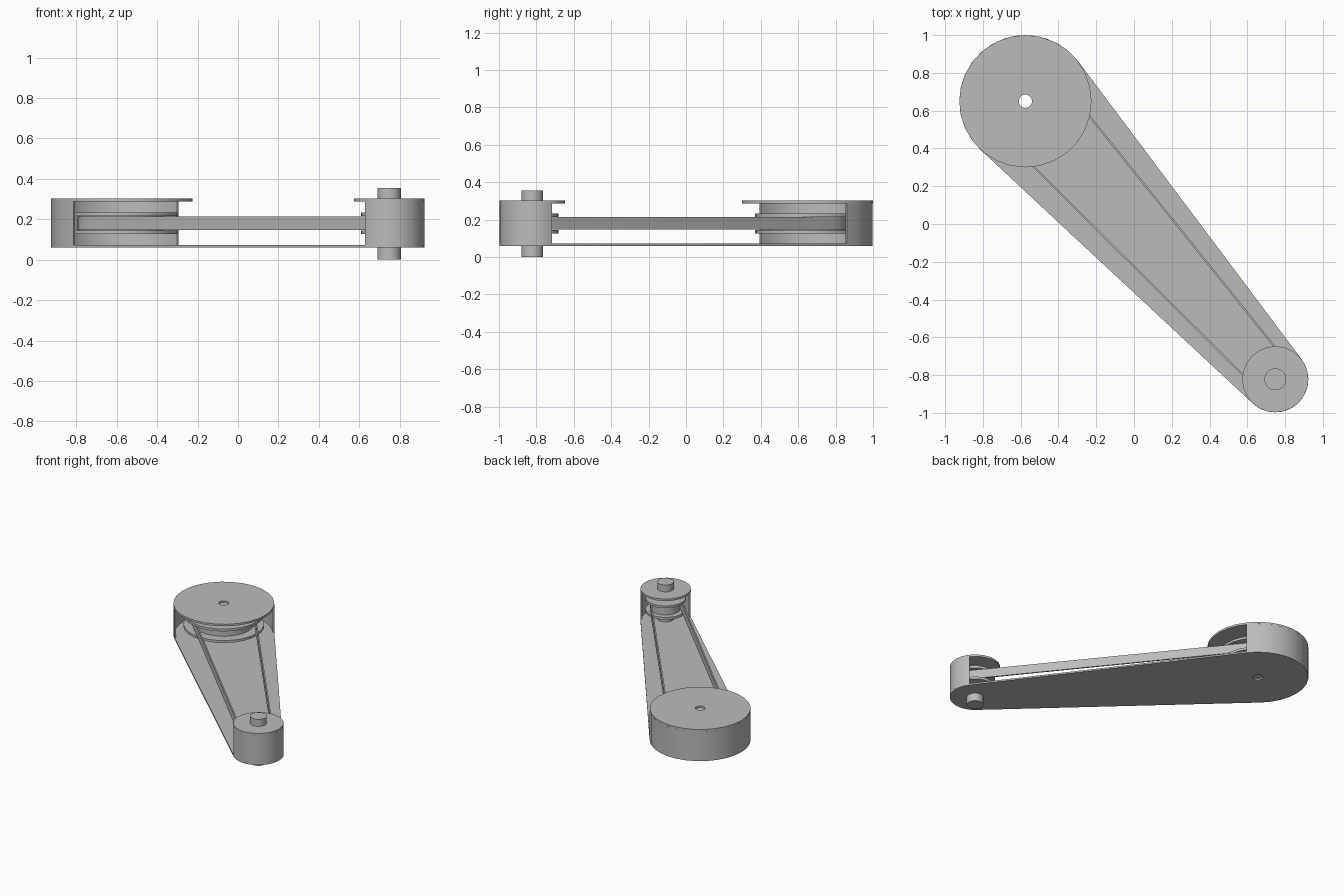
import bpy, bmesh, math
from mathutils import Vector

cube = bpy.data.objects.get("Cube")
if cube:
    bpy.data.objects.remove(cube, do_unlink=True)

# One grey material for the whole drive
grey = bpy.data.materials.new("plain_grey")
grey.use_nodes = True
colour = (0.5, 0.5, 0.5, 1)
grey.diffuse_color = colour
grey.node_tree.nodes["Principled BSDF"].inputs["Base Color"].default_value = colour

# Wheel centres and housing radii
BIG, SMALL = Vector((-0.575, 0.65)), Vector((0.748, -0.822))
BIG_R, SMALL_R = 0.35, 0.175
BORE = 0.035
span = SMALL - BIG
heading = math.atan2(span.y, span.x)


def arc(centre, radius, start, end, steps):
    return [centre + radius * Vector((math.cos(a), math.sin(a)))
            for a in (start + (end - start) * i / steps for i in range(steps + 1))]


def circle(centre, radius, sides=28):
    return arc(centre, radius, math.pi / 2, math.pi * 2.5, sides)[:-1]


def tangent(big_r, small_r):
    return math.acos((big_r - small_r) / span.length)


def loop(big_r, small_r):
    """Outline wrapped tightly around both wheels."""
    t = tangent(big_r, small_r)
    return (arc(BIG, big_r, heading + t, heading + 2 * math.pi - t, 16)
            + arc(SMALL, small_r, heading - t, heading + t, 14))


def plate(name, z0, z1, *outlines):
    """Extruded flat shape; outlines after the first are holes."""
    bm = bmesh.new()
    edges = []
    for outline in outlines:
        verts = [bm.verts.new((p.x, p.y, z0)) for p in outline]
        edges += [bm.edges.new((verts[i - 1], verts[i])) for i in range(len(verts))]
    bmesh.ops.triangle_fill(bm, edges=edges, use_beauty=True)
    new = bmesh.ops.extrude_face_region(bm, geom=bm.faces[:], use_keep_orig=True)
    bmesh.ops.translate(bm, vec=(0, 0, z1 - z0),
                        verts=[g for g in new["geom"] if isinstance(g, bmesh.types.BMVert)])
    bmesh.ops.recalc_face_normals(bm, faces=bm.faces[:])
    mesh = bpy.data.meshes.new(name)
    bm.to_mesh(mesh)
    bm.free()
    mesh.materials.append(grey)
    obj = bpy.data.objects.new(name, mesh)
    bpy.context.collection.objects.link(obj)
    bpy.ops.object.select_all(action="DESELECT")
    obj.select_set(True)
    bpy.context.view_layer.objects.active = obj
    bpy.ops.object.shade_smooth_by_angle(angle=math.radians(30))
    return obj


# Housing: base plate, two end walls, two covers
plate("base_plate", 0.06, 0.072, loop(BIG_R, SMALL_R), circle(BIG, BORE))
t = tangent(BIG_R, SMALL_R)
for name, centre, radius, a, b in (
        ("large_end_wall", BIG, BIG_R, heading + t, heading + 2 * math.pi - t),
        ("small_end_wall", SMALL, SMALL_R, heading - t, heading + t)):
    plate(name, 0.072, 0.287,
          arc(centre, radius, a, b, 16) + arc(centre, radius - 0.01, b, a, 16))
plate("large_cover", 0.287, 0.302, circle(BIG, BIG_R), circle(BIG, BORE))
plate("small_cover", 0.287, 0.302, circle(SMALL, SMALL_R, 24))

# Pulleys: a core between two flanges
for name, centre, flange, core, bore in (("large", BIG, 0.28, 0.21, BORE),
                                         ("small", SMALL, 0.14, 0.1, 0.057)):
    hole = circle(centre, bore)
    plate(name + "_pulley_core", 0.145, 0.215, circle(centre, core), hole)
    plate(name + "_pulley_lower_flange", 0.127, 0.145, circle(centre, flange), hole)
    plate(name + "_pulley_upper_flange", 0.215, 0.233, circle(centre, flange), hole)

# Belt and drive shaft
plate("belt", 0.147, 0.214, loop(0.22, 0.11), loop(0.21, 0.1))
plate("drive_shaft", 0.0, 0.355, circle(SMALL, 0.058))
